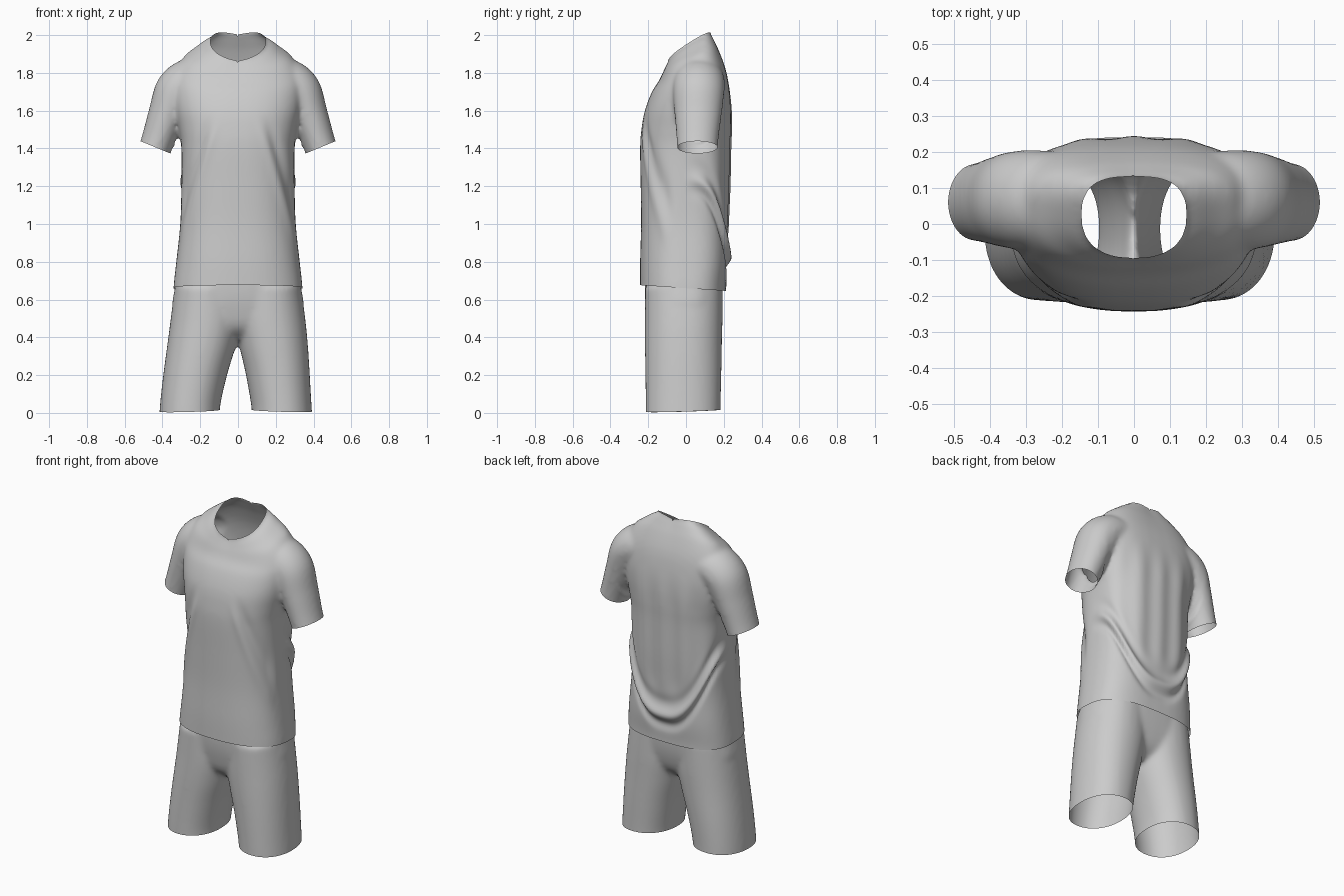
import bpy, bmesh, math
from mathutils import Vector

if "Cube" in bpy.data.objects:
    bpy.data.objects.remove(bpy.data.objects["Cube"])

fabric = bpy.data.materials.new("light grey fabric")
fabric.use_nodes = True
GREY = (0.6, 0.6, 0.6, 1)
fabric.diffuse_color = GREY
fabric.node_tree.nodes["Principled BSDF"].inputs["Base Color"].default_value = GREY


def refine(rows, steps=6):
    """Smoothly interpolate rows of section parameters."""
    out = []
    for i in range(len(rows) - 1):
        a, b, c, d = (rows[max(0, min(len(rows) - 1, i + k))] for k in (-1, 0, 1, 2))
        for s in range(steps):
            t = s / steps
            out.append([q + 0.5 * t * (r - p + t * (2*p - 5*q + 4*r - s2 + t * (3*(q - r) + s2 - p)))
                        for p, q, r, s2 in zip(a, b, c, d)])
    return out + [rows[-1]]


def power(v, n):
    return math.copysign(abs(v) ** (2 / n), v)


def loft(bm, rings):
    """Closed tube through a list of point rings."""
    loops = [[bm.verts.new(p) for p in ring] for ring in rings]
    n = len(loops[0])
    for a, b in zip(loops, loops[1:]):
        for i in range(n):
            j = (i + 1) % n
            bm.faces.new((a[i], a[j], b[j], b[i]))
    bm.faces.new(loops[0][::-1])
    bm.faces.new(loops[-1])


ANGLES = [math.tau * i / 48 for i in range(48)]


def section(z, cx, half, front, back, nf, nb, slope=0, rise=0):
    """Rounded section; slope lifts its back and rise lifts its sides."""
    mid = (front + back) / 2
    depth = (back - front) / 2
    ring = []
    for a in ANGLES:
        n = nb if math.sin(a) > 0 else nf
        x = half * power(math.cos(a), n)
        y = mid + depth * power(math.sin(a), n)
        ring.append((cx + x, y, z + slope * y + rise * abs(x)))
    return ring


def sleeve_section(x, z, tilt, half, mid, depth, side):
    """Sleeve section, tilted in the front plane."""
    t = math.radians(tilt)
    ring = [(side * (x + half * math.cos(a) * math.cos(t)), mid + depth * math.sin(a),
             z + half * math.cos(a) * math.sin(t)) for a in ANGLES]
    return ring if side > 0 else ring[::-1]


def fuse(bm, name, rounds):
    """Merge overlapping tubes into one smooth skin."""
    bmesh.ops.recalc_face_normals(bm, faces=bm.faces)
    mesh = bpy.data.meshes.new(name)
    bm.to_mesh(mesh)
    bm.free()
    obj = bpy.data.objects.new(name, mesh)
    bpy.context.collection.objects.link(obj)
    remesh = obj.modifiers.new("fuse", "REMESH")
    remesh.mode = "VOXEL"
    remesh.voxel_size = 0.012
    smooth = obj.modifiers.new("soften", "SMOOTH")
    smooth.factor = 0.5
    smooth.iterations = rounds
    graph = bpy.context.evaluated_depsgraph_get()
    result = bpy.data.meshes.new_from_object(obj.evaluated_get(graph))
    obj.modifiers.clear()
    obj.data = result
    result.name = name
    return obj


def trim(bm, point, normal, region, clear=True):
    """Cut the cloth at a plane, inside a region only, and open it beyond."""
    verts = [v for v in bm.verts if region(v.co)]
    chosen = set(verts)
    faces = [f for f in bm.faces if all(v in chosen for v in f.verts)]
    edges = {e for f in faces for e in f.edges}
    bmesh.ops.bisect_plane(bm, geom=verts + list(edges) + faces, plane_co=point,
                           plane_no=normal, clear_outer=clear)


def finish(obj, bm):
    bm.to_mesh(obj.data)
    bm.free()
    obj.data.materials.clear()
    obj.data.materials.append(fabric)
    for p in obj.data.polygons:
        p.use_smooth = True
        p.material_index = 0


def bump(v, centre, width):
    return math.exp(-((v - centre) / width) ** 2)


def ramp(v, lo, hi):
    t = max(0, min(1, (v - lo) / (hi - lo)))
    return t * t * (3 - 2 * t)


def drape(p):
    """Outward push of the cloth folds at a point of the shirt body."""
    x, y, z = p
    ax = abs(x)
    body = 1 - ramp(ax, 0.32, 0.36) if z > 1.3 else 1
    if y > -0.05:
        # sagging fold across the back, with soft gathers above
        w = ramp(y, -0.02, 0.14) * body
        d = z - (0.80 + 0.42 * (ax / 0.3) ** 2.6)
        push = 0.018 * bump(d, 0.02, 0.035) - 0.014 * bump(d, -0.04, 0.035) - 0.008 * bump(d, 0.1, 0.04)
        push += 0.004 * math.cos(x * 44) * ramp(d, 0.08, 0.25) * (1 - ramp(z, 1.5, 1.75))
        return push * w
    # diagonal front folds running from chest to hips
    line = 0.11 + (1.55 - z) * 0.31
    span = ramp(z, 0.8, 1.0) * (1 - ramp(z, 1.4, 1.6)) * ramp(-y, 0.05, 0.12)
    push = 0.006 * bump(ax, line, 0.025) - 0.012 * bump(ax, line + 0.05, 0.03)
    return push * span * body


# Shirt: body rows are height, half width, front, back, slope, side rise
body_rows = [(0.58, 0.343, -0.243, 0.213, 0, 0), (0.67, 0.341, -0.243, 0.213, 0, 0),
             (0.8, 0.327, -0.243, 0.224, 0, 0), (1.0, 0.306, -0.238, 0.224, 0, 0),
             (1.2, 0.3, -0.24, 0.232, 0, 0), (1.4, 0.3, -0.243, 0.236, 0, 0),
             (1.5, 0.313, -0.236, 0.24, 0, 0), (1.6, 0.333, -0.218, 0.24, 0, 0),
             (1.7, 0.345, -0.18, 0.232, 0, 0), (1.78, 0.34, -0.143, 0.212, 0.15, 0),
             (1.845, 0.29, -0.122, 0.178, 0.35, 0.05), (1.88, 0.225, -0.11, 0.154, 0.5, 0.1),
             (1.905, 0.17, -0.1, 0.138, 0.6, 0.18), (1.92, 0.14, -0.093, 0.13, 0.637, 0.2),
             (2.03, 0.138, -0.092, 0.13, 0.637, 0.2)]
# Sleeve rows are x, z, tilt, half width, middle, half depth
sleeve_rows = [(0.46, 1.34, 22, 0.084, 0.059, 0.106), (0.425, 1.44, 22, 0.088, 0.061, 0.11),
               (0.377, 1.575, 22, 0.1, 0.064, 0.124), (0.325, 1.70, 30, 0.117, 0.067, 0.136),
               (0.25, 1.76, 52, 0.122, 0.068, 0.136), (0.15, 1.775, 75, 0.115, 0.065, 0.13)]
bm = bmesh.new()
loft(bm, [section(z, 0, h, f, b, 2.4, 2.9, s, r) for z, h, f, b, s, r in refine(body_rows)])
for side in (1, -1):
    loft(bm, [sleeve_section(*row, side) for row in refine(sleeve_rows)])
shirt = fuse(bm, "shirt", 10)

bm = bmesh.new()
bm.from_mesh(shirt.data)
for v in bm.verts:
    out = Vector((v.normal.x, v.normal.y, 0))
    v.co += out * drape(v.co)
# shallow V neck, cut one half at a time
trim(bm, (0, 0, 1.9), (1, 0, 0), lambda p: p.z > 1.78 and abs(p.x) < 0.2, clear=False)
for side in (1, -1):
    trim(bm, (0, 0, 1.921), (-side * 0.2, -0.62, 1),
         lambda p: p.z > 1.8 and -0.00001 < p.x * side < 0.19)
# hem and sleeve openings
trim(bm, (0, 0, 0.66), (0, -0.067, -1), lambda p: p.z < 0.8)
for side in (1, -1):
    trim(bm, (side * 0.435, 0, 1.405), (side * 0.38, 0, -0.92),
         lambda p: p.x * side > 0.33 and 1.2 < p.z < 1.6)
finish(shirt, bm)

# Shorts: hip rows are height, half width, front, back
hip_rows = [(0.385, 0.13, -0.1, 0.08), (0.45, 0.28, -0.175, 0.15), (0.55, 0.345, -0.205, 0.183),
            (0.67, 0.333, -0.218, 0.195), (0.85, 0.3, -0.215, 0.195), (1.0, 0.28, -0.21, 0.19)]
# Leg rows are height, inner x, outer x, front, back
leg_rows = [(-0.08, 0.085, 0.408, -0.213, 0.183), (0.03, 0.083, 0.402, -0.213, 0.183),
            (0.2, 0.05, 0.388, -0.215, 0.187), (0.36, 0.008, 0.372, -0.217, 0.19),
            (0.5, -0.02, 0.356, -0.217, 0.193), (0.67, -0.02, 0.333, -0.216, 0.193)]
bm = bmesh.new()
loft(bm, [section(z, 0, h, f, b, 2.4, 2.8) for z, h, f, b in refine(hip_rows)])
for side in (1, -1):
    rings = []
    for z, i, o, f, b in refine(leg_rows):
        lean = -0.012 * (1 - ramp(z, 0, 0.5))
        rings.append(section(z, side * (i + o) / 2 + lean, (o - i) / 2, f, b, 2.15, 2.2))
    loft(bm, rings)
shorts = fuse(bm, "shorts", 12)

bm = bmesh.new()
bm.from_mesh(shorts.data)
# waist and leg openings
trim(bm, (0, 0, 0.93), (0, 0, 1), lambda p: p.z > 0.8)
for side in (1, -1):
    trim(bm, (side * 0.24, 0, 0.012), (-side * 0.03, 0.03, -1), lambda p: p.z < 0.2 and p.x * side > 0)
finish(shorts, bm)
